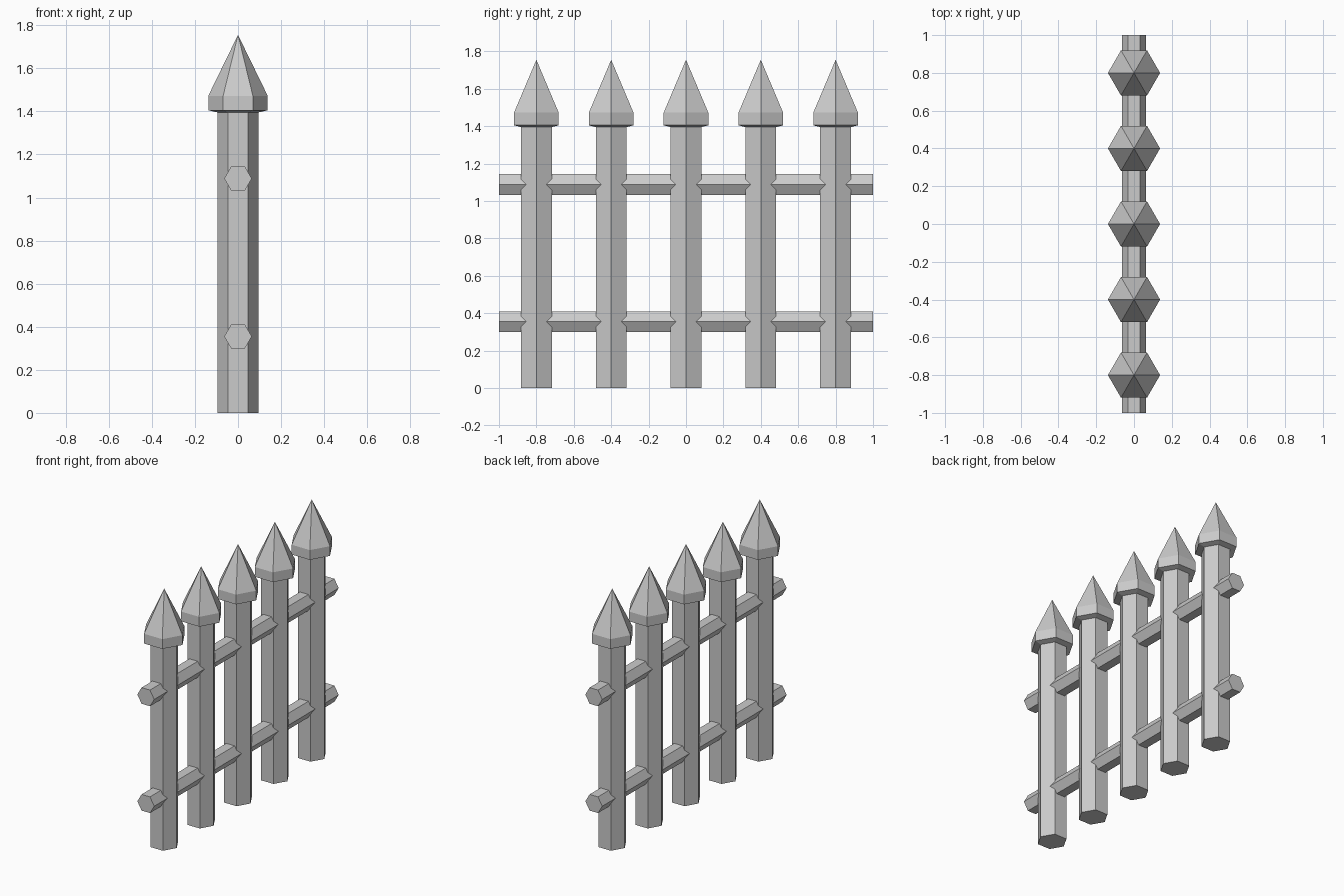
import bpy, bmesh, math

if "Cube" in bpy.data.objects:
    bpy.data.objects.remove(bpy.data.objects["Cube"])

SIDES = 6


def hex_lathe(name, profile, location, rotation=(0, 0, 0)):
    """Six-sided solid from (radius, height) pairs, corners on the x axis."""
    bm = bmesh.new()
    rings = []
    for r, z in profile:
        if r == 0:
            rings.append([bm.verts.new((0, 0, z))] * SIDES)
        else:
            rings.append([bm.verts.new((r * math.cos(i * math.tau / SIDES),
                                        r * math.sin(i * math.tau / SIDES), z))
                          for i in range(SIDES)])
    for low, high in zip(rings, rings[1:]):
        for i in range(SIDES):
            j = (i + 1) % SIDES
            bm.faces.new(dict.fromkeys((low[i], low[j], high[j], high[i])))
    # Close flat ends
    for ring in (rings[0], rings[-1]):
        if ring[0] is not ring[1]:
            bm.faces.new(ring)
    bmesh.ops.recalc_face_normals(bm, faces=bm.faces)
    mesh = bpy.data.meshes.new(name)
    bm.to_mesh(mesh)
    bm.free()
    obj = bpy.data.objects.new(name, mesh)
    obj.location = location
    obj.rotation_euler = rotation
    bpy.context.collection.objects.link(obj)
    return obj


# Pickets: hexagonal post flaring into a pointed cap
picket_profile = [(0.095, 0), (0.095, 1.395), (0.138, 1.405),
                  (0.138, 1.472), (0, 1.755)]
for n in range(5):
    hex_lathe(f"picket_{n + 1}", picket_profile, (0, -0.8 + 0.4 * n, 0))

# Horizontal rails running through all pickets
for name, z in (("lower_rail", 0.355), ("upper_rail", 1.088)):
    hex_lathe(name, [(0.064, -1), (0.064, 1)], (0, 0, z), (math.pi / 2, 0, 0))
